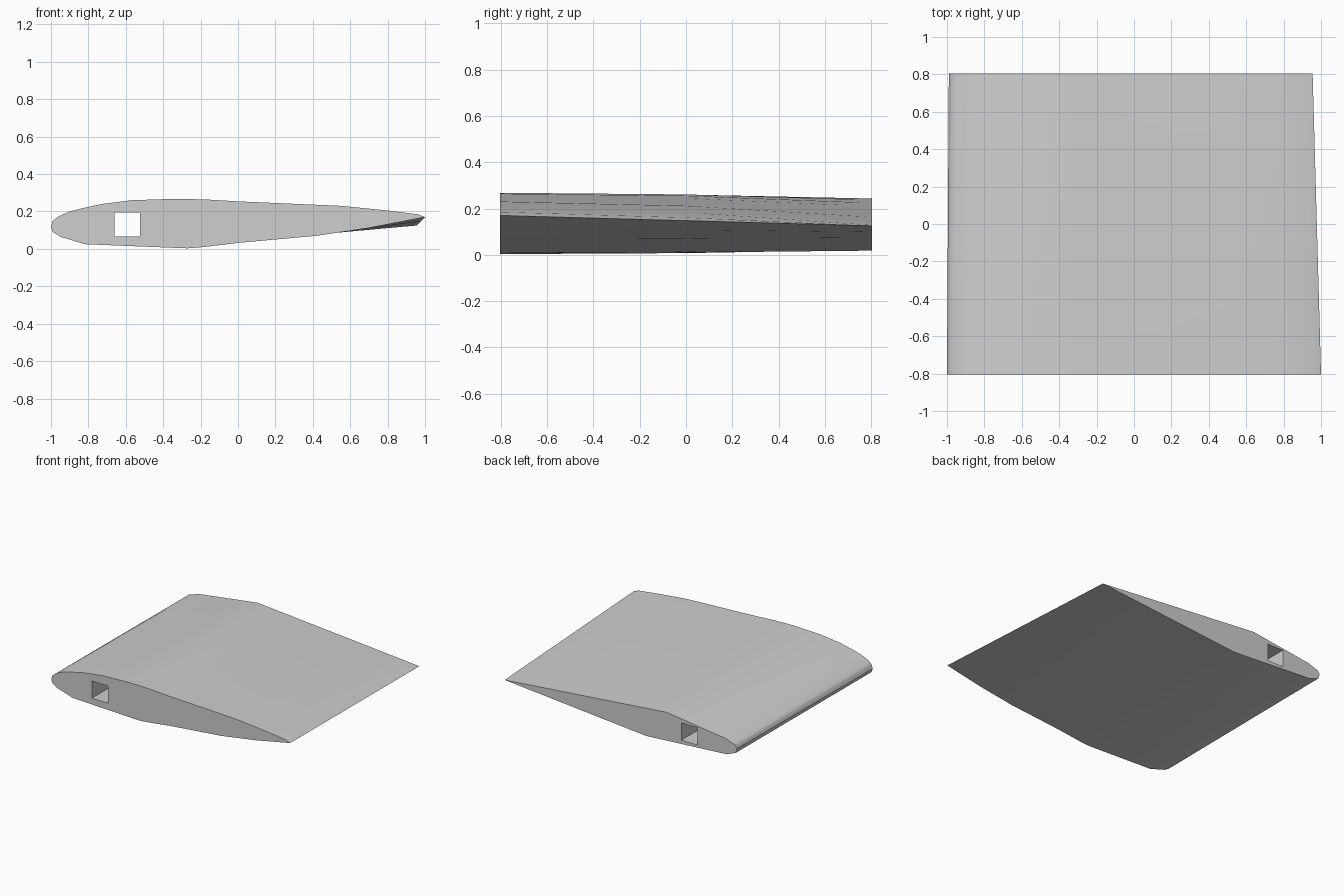
import bpy
import bmesh
import math

cube = bpy.data.objects.get("Cube")
if cube:
    bpy.data.objects.remove(cube, do_unlink=True)

# Section outlines: (x, z) from leading edge to trailing edge
FRONT_TOP = [(-1, .118), (-.99, .15), (-.96, .174), (-.9, .2), (-.82, .22),
             (-.73, .24), (-.57, .26), (-.33, .268), (-.17, .264), (0, .254),
             (.55, .23), (.8, .205), (.96, .185), (1, .17)]
FRONT_LOW = [(-1, .118), (-.99, .09), (-.95, .065), (-.82, .025), (-.55, .014),
             (-.27, .003), (-.18, .01), (0, .032), (.42, .07), (.7, .112), (1, .17)]
BACK_TOP = [(-.99, .125), (-.975, .15), (-.89, .178), (-.4, .243), (.955, .125)]
BACK_LOW = [(-.99, .125), (-.98, .09), (-.905, .06), (-.23, .018), (.955, .125)]
HALF_SPAN = .805


def height(profile, u):
    """Height of an outline at fraction u of its chord."""
    x = profile[0][0] + u * (profile[-1][0] - profile[0][0])
    for (xa, za), (xb, zb) in zip(profile, profile[1:]):
        if x <= xb:
            return za + (zb - za) * (x - xa) / (xb - xa)
    return profile[-1][1]


def fractions(*profiles):
    """Shared chord fractions at which outlines have corners."""
    us = set()
    for p in profiles:
        us |= {round((x - p[0][0]) / (p[-1][0] - p[0][0]), 4) for x, z in p}
    return sorted(us)


def blend(front, back, u, f):
    x0 = front[0][0] + f * (back[0][0] - front[0][0])
    x1 = front[-1][0] + f * (back[-1][0] - front[-1][0])
    # the middle section keeps more of the full front outline
    fullness = .28 * math.sin(math.pi * f) * math.sin(math.pi * u) ** .5 if 0 < u < 1 else 0
    w = f - fullness
    z = height(front, u) * (1 - w) + height(back, u) * w
    return x0 + u * (x1 - x0), z


def section(f):
    top = [blend(FRONT_TOP, BACK_TOP, u, f) for u in fractions(FRONT_TOP, BACK_TOP)]
    low = [blend(FRONT_LOW, BACK_LOW, u, f) for u in fractions(FRONT_LOW, BACK_LOW)]
    return top + low[-2:0:-1]


# Wing skin lofted through three sections, with flat end caps
bm = bmesh.new()
rings = []
for f in (0, .5, 1):
    y = HALF_SPAN * (2 * f - 1)
    rings.append([bm.verts.new((x, y, z)) for x, z in section(f)])
for a, b in zip(rings, rings[1:]):
    for i in range(len(a)):
        j = (i + 1) % len(a)
        bm.faces.new((a[i], a[j], b[j], b[i]))
bm.faces.new(rings[0])
bm.faces.new(rings[-1][::-1])
bmesh.ops.recalc_face_normals(bm, faces=bm.faces)
mesh = bpy.data.meshes.new("wing_section")
bm.to_mesh(mesh)
bm.free()
wing = bpy.data.objects.new("wing_section", mesh)
bpy.context.collection.objects.link(wing)

# Square spar channel right through the span
bpy.ops.mesh.primitive_cube_add(size=1, location=(-.5925, 0, .13))
cutter = bpy.context.object
cutter.name = "spar_channel_cutter"
cutter.scale = (.135, 2, .13)
cutter.hide_render = True
bool_mod = wing.modifiers.new("spar_channel", 'BOOLEAN')
bool_mod.operation = 'DIFFERENCE'
bool_mod.solver = 'EXACT'
bool_mod.object = cutter
bpy.ops.object.select_all(action='DESELECT')
wing.select_set(True)
bpy.context.view_layer.objects.active = wing
bpy.ops.object.modifier_apply(modifier=bool_mod.name)
bpy.data.objects.remove(cutter, do_unlink=True)

# Plain grey finish
grey = bpy.data.materials.new("light_grey")
grey.use_nodes = True
colour = (.62, .62, .62, 1)
grey.diffuse_color = colour
grey.node_tree.nodes["Principled BSDF"].inputs["Base Color"].default_value = colour
wing.data.materials.clear()
wing.data.materials.append(grey)
bpy.ops.object.shade_smooth_by_angle(angle=math.radians(30))
